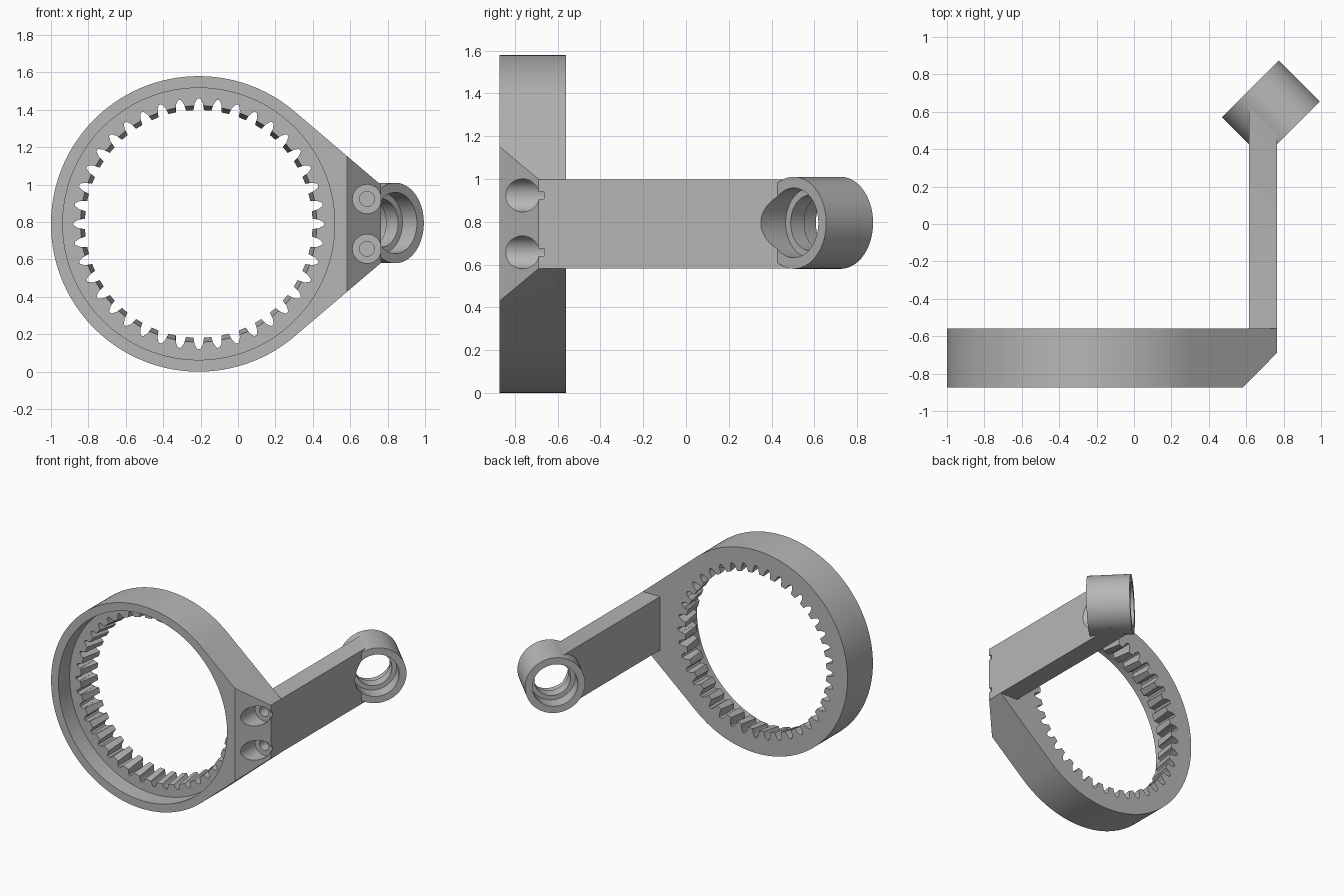
import bpy, bmesh, math
from mathutils import Vector

if "Cube" in bpy.data.objects:
    bpy.data.objects.remove(bpy.data.objects["Cube"])

CX, CZ, R = -0.21, 0.79, 0.79          # ring centre and outer radius
Y0, Y1 = -0.873, -0.56                 # ring front and back
AX0, AX1, AH = 0.615, 0.765, 0.208     # arm sides and half height

grey = bpy.data.materials.new("plain grey")
grey.diffuse_color = (0.47, 0.47, 0.47, 1)
grey.use_nodes = True
grey.node_tree.nodes["Principled BSDF"].inputs["Base Color"].default_value = grey.diffuse_color


def loft(name, loops):
    """Closed solid through matching loops of points."""
    bm = bmesh.new()
    rings = [[bm.verts.new(p) for p in loop] for loop in loops]
    n = len(rings[0])
    for a, b in zip(rings, rings[1:]):
        for i in range(n):
            j = (i + 1) % n
            bm.faces.new((a[i], a[j], b[j], b[i]))
    bm.faces.new(rings[0][::-1])
    bm.faces.new(rings[-1])
    bmesh.ops.recalc_face_normals(bm, faces=bm.faces)
    me = bpy.data.meshes.new(name)
    bm.to_mesh(me)
    bm.free()
    me.materials.append(grey)
    ob = bpy.data.objects.new(name, me)
    bpy.context.collection.objects.link(ob)
    return ob


def rod(name, start, end, r, n=64):
    """Cylinder between two points."""
    a, b = Vector(start), Vector(end)
    d = (b - a).normalized()
    u = d.cross(Vector((0, 0, 1))).normalized()
    v = d.cross(u)
    ring = [(u * math.cos(2 * math.pi * i / n) + v * math.sin(2 * math.pi * i / n)) * r
            for i in range(n)]
    return loft(name, [[a + p for p in ring], [b + p for p in ring]])


def combine(ob, other, op='DIFFERENCE'):
    """Apply a boolean and remove the helper."""
    other.hide_render = True
    bpy.ops.object.select_all(action='DESELECT')
    bpy.context.view_layer.objects.active = ob
    ob.select_set(True)
    m = ob.modifiers.new("cut", 'BOOLEAN')
    m.operation, m.solver, m.object = op, 'EXACT', other
    bpy.ops.object.modifier_apply(modifier=m.name)
    bpy.data.objects.remove(other)


def smooth(ob):
    bpy.ops.object.select_all(action='DESELECT')
    bpy.context.view_layer.objects.active = ob
    ob.select_set(True)
    bpy.ops.object.shade_smooth_by_angle(angle=math.radians(30))


# Ring body with tangent sides running to the arm
dx = AX1 - CX
tangent = math.atan2(AH, dx) + math.acos(R / math.hypot(dx, AH))
N = 120
outline = [(AX1, CZ - AH), (AX1, CZ + AH)]
for i in range(N + 1):
    t = tangent + (2 * math.pi - 2 * tangent) * i / N
    outline.append((CX + R * math.cos(t), CZ + R * math.sin(t)))
ring = loft("gear_ring", [[(x, y, z) for x, z in outline] for y in (Y0, Y1)])

# Front recess
combine(ring, rod("recess_cutter", (CX, -1, CZ), (CX, -0.735, CZ), 0.727, 128))

# Toothed bore: 40 tapered gaps, tooth tips sloping inward to the back
TEETH = 40


def bore(y, tip, tip_half):
    gap = [(-tip_half, tip), (-0.034, 0.645), (-0.012, 0.67),
           (0.012, 0.67), (0.034, 0.645), (tip_half, tip)]
    pts = []
    for k in range(TEETH):
        for a, r in gap:
            t = 2 * math.pi * k / TEETH + a
            pts.append((CX + r * math.cos(t), y, CZ + r * math.sin(t)))
    return pts


combine(ring, loft("bore_cutter", [bore(-0.75, 0.634, 0.038), bore(-0.54, 0.606, 0.047)]))

# Sloped front corner
corner = [(0.485, -0.973), (0.865, -0.973), (0.865, -0.587)]
combine(ring, loft("corner_cutter", [[(x, y, z) for x, y in corner] for z in (0, 1.6)]))

# Two counterbored screw holes
for z in (CZ - 0.133, CZ + 0.133):
    combine(ring, rod("head_cutter", (0.69, -1, z), (0.69, -0.665, z), 0.077, 48))
    combine(ring, rod("screw_cutter", (0.69, -0.8, z), (0.69, -0.58, z), 0.04, 32))
smooth(ring)

# Arm
side = [(AX0, Y1), (AX1, Y1), (AX1, 0.65), (AX0, 0.65)]
arm = loft("arm_with_bearing_seat",
           [[(x, y, z) for x, y in side] for z in (CZ - AH, CZ + AH)])

# Bearing seat turned 45 degrees, pockets at both ends and a lip between
C = Vector((0.732, 0.613, 0.795))
D = Vector((1, -1, 0)).normalized()
combine(arm, rod("seat", C - D * 0.155, C + D * 0.155, 0.215, 96), 'UNION')
combine(arm, rod("hole_cutter", C - D * 0.3, C + D * 0.3, 0.13, 64))
for s in (-1, 1):
    combine(arm, rod("pocket_cutter", C + D * 0.045 * s, C + D * 0.5 * s, 0.163, 64))
smooth(arm)
